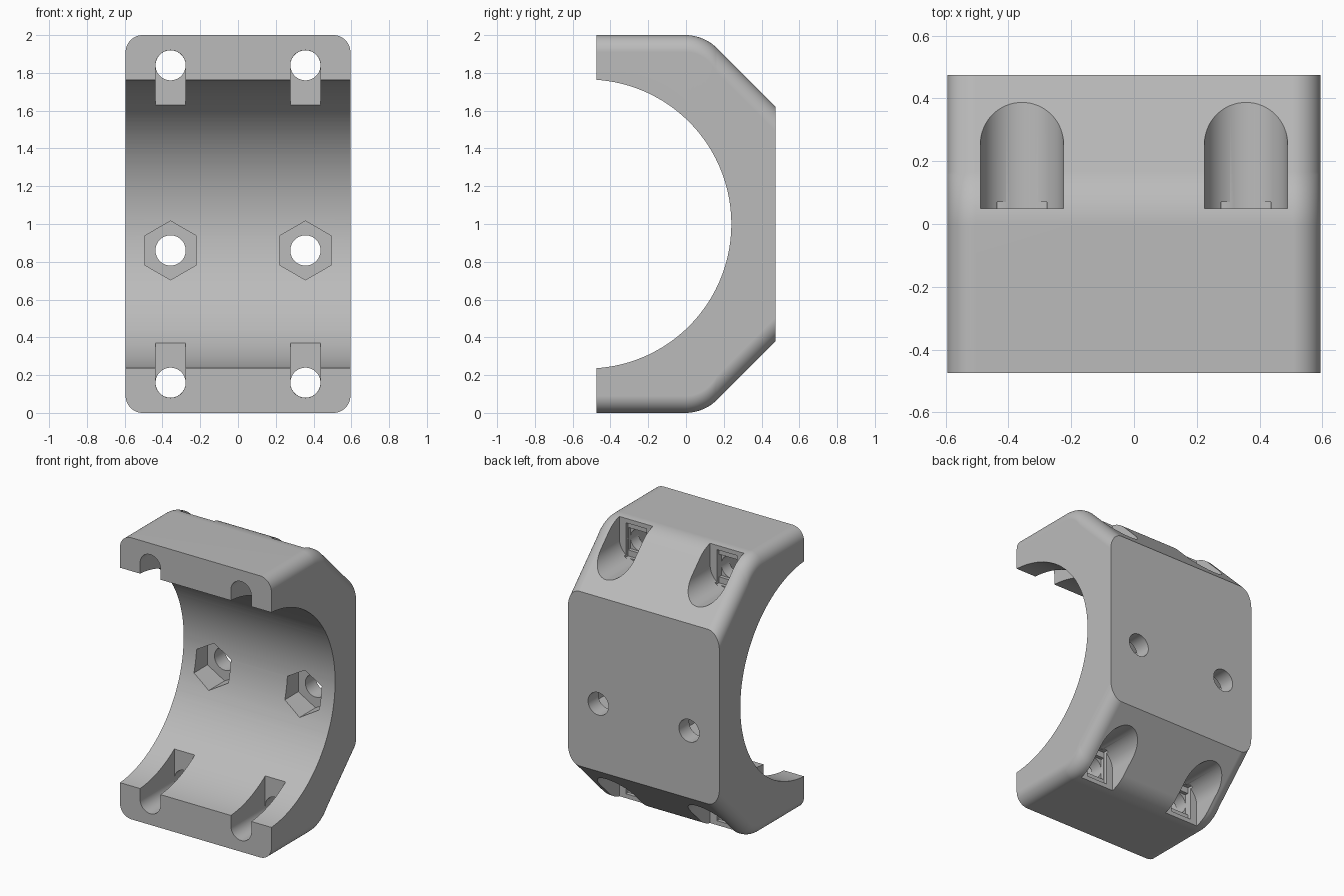
import bpy, bmesh, math

cube = bpy.data.objects.get("Cube")
if cube:
    bpy.data.objects.remove(cube, do_unlink=True)

HALF_W, HALF_D, HALF_H = 0.595, 0.475, 1.0
FILLET = 0.09          # rounding of the long side edges
SHOULDER = 0.24        # rounding between flat top and slope
BOLT_X, BOLT_Z, BOLT_R = 0.357, 0.84, 0.08
HEAD_R, HEAD_Y = 0.1325, 0.05
SLOT_Y, NUT_Y, NUT_Z = -0.09, 0.36, -0.14

grey = bpy.data.materials.new("light grey")
grey.use_nodes = True
grey.diffuse_color = (0.5, 0.5, 0.5, 1)
grey.node_tree.nodes["Principled BSDF"].inputs["Base Color"].default_value = (0.5, 0.5, 0.5, 1)


def loft(name, rings):
    """Closed solid through a list of equal-length rings of points."""
    bm = bmesh.new()
    loops = [[bm.verts.new(p) for p in ring] for ring in rings]
    for a, b in zip(loops, loops[1:]):
        for i in range(len(a)):
            j = (i + 1) % len(a)
            bm.faces.new((a[i], a[j], b[j], b[i]))
    bm.faces.new(loops[0])
    bm.faces.new(loops[-1])
    bmesh.ops.recalc_face_normals(bm, faces=bm.faces)
    mesh = bpy.data.meshes.new(name)
    bm.to_mesh(mesh)
    bm.free()
    obj = bpy.data.objects.new(name, mesh)
    bpy.context.collection.objects.link(obj)
    return obj


def prism(name, outline, y0, y1):
    """Extrude an x-z outline along y; z is measured from mid height."""
    return loft(name, [[(x, y, z + 1) for x, z in outline] for y in (y0, y1)])


def arc(cx, cz, r, start, end, n):
    return [(cx + r * math.cos(start + (end - start) * i / n),
             cz + r * math.sin(start + (end - start) * i / n)) for i in range(n + 1)]


def polygon(cx, cz, r, n, turn=0):
    return arc(cx, cz, r, turn, turn + math.tau, n)[:-1]


def box(cx, cz, hx, hz):
    return [(cx - hx, cz - hz), (cx + hx, cz - hz), (cx + hx, cz + hz), (cx - hx, cz + hz)]


def u_shape(cx, cz, r, tail):
    """Half circle with straight legs running to height tail."""
    up = 1 if tail > cz else -1
    return arc(cx, cz, r, math.pi, math.pi + up * math.pi, 32) + [(cx + r, tail), (cx - r, tail)]


def section(y, half_h, slope):
    """Rounded rectangle at depth y, fillet stretched on the sloping part."""
    stretch = FILLET / math.cos(slope)
    ring = []
    for sx, sz in ((1, 1), (-1, 1), (-1, -1), (1, -1)):
        corner = [(sx * (HALF_W - FILLET + FILLET * c), y, 1 + sz * (half_h - stretch + stretch * s))
                  for c, s in arc(0, 0, 1, 0, math.pi / 2, 14)]
        ring += corner if sx * sz > 0 else corner[::-1]
    return ring


# Body: straight front half, rounded shoulder, sloping back
slope = math.pi / 4
knee = HALF_D - 0.38
start = knee - SHOULDER * math.tan(slope / 2)
rings = [section(-HALF_D, HALF_H, 0)]
for k in range(17):
    a = slope * k / 16
    rings.append(section(start + SHOULDER * math.sin(a), HALF_H - SHOULDER * (1 - math.cos(a)), a))
rings.append(section(HALF_D, HALF_H - 0.38, slope))
body = loft("clamp_half", rings)

# Pipe bore across the width
bore = loft("bore_cutter", [[(x, y, z) for y, z in polygon(-0.525, 1, 0.765, 160)] for x in (-1, 1)])
cutters = [bore]

for x in (-BOLT_X, BOLT_X):
    # Clamp bolts: front slot, through hole, stepped seat and open head pocket
    for side in (1, -1):
        z = side * BOLT_Z
        cutters += [
            prism("slot_cutter", u_shape(x, z, BOLT_R, side * 0.4), -0.6, SLOT_Y),
            prism("head_cutter", u_shape(x, z, HEAD_R, side * 1.2), HEAD_Y, 0.7),
            prism("seat_cutter", box(x, z, BOLT_R, HEAD_R - 0.01), HEAD_Y - 0.025, HEAD_Y + 0.02),
            prism("seat_step_cutter", box(x, z, BOLT_R - 0.001, BOLT_R), HEAD_Y - 0.05, HEAD_Y + 0.01),
            prism("bolt_cutter", polygon(x, z, BOLT_R - 0.0005, 64), SLOT_Y - 0.02, HEAD_Y + 0.005),
        ]
    # Mounting hole with hexagonal nut pocket
    cutters += [
        prism("nut_cutter", polygon(x, NUT_Z, 0.156, 6, math.pi / 2), 0, NUT_Y),
        prism("mount_cutter", polygon(x, NUT_Z, BOLT_R, 64), 0.1, 0.7),
    ]

bpy.ops.object.select_all(action='DESELECT')
bpy.context.view_layer.objects.active = body
body.select_set(True)
for cutter in cutters:
    cutter.hide_render = True
    cut = body.modifiers.new("cut", 'BOOLEAN')
    cut.operation = 'DIFFERENCE'
    cut.solver = 'EXACT'
    cut.object = cutter
    bpy.ops.object.modifier_apply(modifier=cut.name)
    bpy.data.objects.remove(cutter, do_unlink=True)

# Finish
body.data.materials.clear()
body.data.materials.append(grey)
for face in body.data.polygons:
    face.material_index = 0
bpy.ops.object.shade_smooth_by_angle(angle=math.radians(25))
weighted = body.modifiers.new("even_shading", 'WEIGHTED_NORMAL')
weighted.keep_sharp = True
